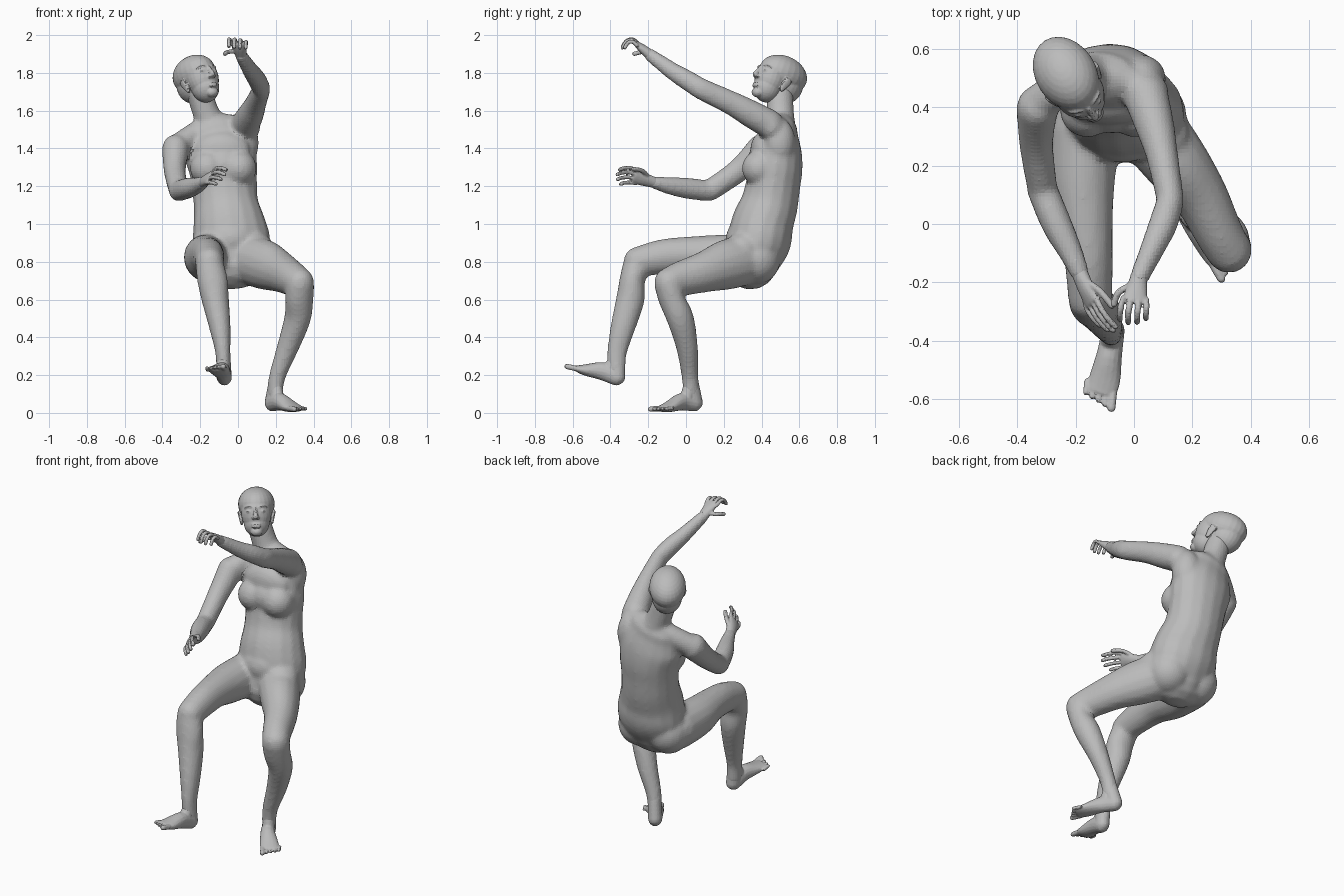
import bpy
import bmesh
from math import sin, cos, pi, radians
from mathutils import Vector, Matrix

default_cube = bpy.data.objects.get("Cube")
if default_cube:
    bpy.data.objects.remove(default_cube, do_unlink=True)

# One plain grey for the whole figure
grey = bpy.data.materials.new("plain grey")
grey.use_nodes = True
grey.diffuse_color = (0.5, 0.5, 0.5, 1)
for node in grey.node_tree.nodes:
    if node.type == "BSDF_PRINCIPLED":
        node.inputs["Base Color"].default_value = (0.5, 0.5, 0.5, 1)
        node.inputs["Roughness"].default_value = 0.8


def resample(sections, steps):
    """Smooth curve through sections of (x, y, z, half width, half depth)."""
    last = len(sections) - 1
    result = []
    for i in range(last):
        a, b = sections[max(i - 1, 0)], sections[i]
        c, d = sections[i + 1], sections[min(i + 2, last)]
        for k in range(steps):
            t = k / steps
            result.append([
                0.5 * (2 * q + (r - p) * t + (2 * p - 5 * q + 4 * r - s) * t * t
                       + (3 * q - p - 3 * r + s) * t ** 3)
                for p, q, r, s in zip(a, b, c, d)])
    result.append(list(sections[last]))
    return result


def loft(bm, sections, side, steps=4, sides=16, grow=0.0):
    """Closed tube of elliptical rings with rounded ends."""
    samples = resample(sections, steps)
    centres = [Vector(s[:3]) for s in samples]
    last = len(samples) - 1
    rings = []
    for i, s in enumerate(samples):
        along = (centres[min(i + 1, last)] - centres[max(i - 1, 0)]).normalized()
        w, d = s[3] + grow, s[4] + grow
        ring = (centres[i], along, w, d)
        cap = []
        for angle in (25, 50, 78):
            a = radians(angle)
            sign = -1 if i == 0 else 1
            cap.append((centres[i] + along * sign * min(w, d) * sin(a),
                        along, w * cos(a), d * cos(a)))
        if i == 0:
            rings += cap[::-1]
        rings.append(ring)
        if i == last:
            rings += cap
    loops = []
    for centre, along, w, d in rings:
        across = Vector(side)
        across = (across - along * across.dot(along)).normalized()
        deep = along.cross(across)
        loops.append([bm.verts.new(centre + across * w * cos(2 * pi * k / sides)
                                   + deep * d * sin(2 * pi * k / sides))
                      for k in range(sides)])
    for lower, upper in zip(loops, loops[1:]):
        for k in range(sides):
            n = (k + 1) % sides
            bm.faces.new((lower[k], lower[n], upper[n], upper[k]))
    bm.faces.new(loops[0][::-1])
    bm.faces.new(loops[-1])


def blob(bm, centre, radii):
    shape = Matrix.Translation(centre) @ Matrix.Diagonal((*radii, 1))
    bmesh.ops.create_uvsphere(bm, u_segments=24, v_segments=16, radius=1, matrix=shape)


def finish(bm, name, voxel, smoothing):
    """Fuse the overlapping volumes into one faceted skin."""
    bmesh.ops.recalc_face_normals(bm, faces=bm.faces)
    mesh = bpy.data.meshes.new(name)
    bm.to_mesh(mesh)
    bm.free()
    mesh.materials.append(grey)
    obj = bpy.data.objects.new(name, mesh)
    bpy.context.collection.objects.link(obj)
    fuse = obj.modifiers.new("fuse", "REMESH")
    fuse.mode = "VOXEL"
    fuse.voxel_size = voxel
    fuse.use_smooth_shade = False
    soften = obj.modifiers.new("soften", "SMOOTH")
    soften.factor = 0.5
    soften.iterations = smoothing


# Torso, neck and limbs
X = (1, 0, 0)
TURNED = (0.85, 0.5, 0)
body = bmesh.new()
torso = [(-.04, .345, .79, .19, .135), (-.035, .385, .9, .205, .165),
         (-.047, .405, 1, .19, .162), (-.063, .44, 1.1, .17, .15),
         (-.072, .46, 1.2, .17, .142), (-.08, .475, 1.3, .18, .14),
         (-.1, .485, 1.4, .188, .125), (-.125, .495, 1.48, .155, .095)]
shoulders = [(-.33, .41, 1.405, .065, .065), (-.23, .48, 1.475, .062, .062),
             (-.13, .51, 1.525, .062, .065), (-.03, .49, 1.515, .06, .065),
             (.05, .45, 1.515, .07, .07)]
neck = [(-.13, .505, 1.5, .08, .075), (-.17, .5, 1.59, .068, .069),
        (-.21, .495, 1.71, .066, .07)]
right_thigh = [(-.165, .32, .82, .115, .125), (-.175, .15, .825, .108, .115),
               (-.165, 0, .835, .09, .095), (-.155, -.13, .825, .08, .09),
               (-.15, -.255, .8, .073, .077)]
right_shin = [(-.15, -.26, .78, .073, .073), (-.135, -.285, .7, .078, .065),
              (-.12, -.295, .6, .07, .073), (-.095, -.335, .45, .054, .063),
              (-.08, -.365, .32, .038, .05), (-.075, -.368, .22, .038, .045)]
left_thigh = [(.06, .32, .81, .12, .13), (.145, .21, .783, .11, .13),
              (.225, .1, .747, .092, .107), (.29, -.03, .71, .08, .09),
              (.325, -.09, .69, .076, .078)]
left_shin = [(.325, -.09, .68, .076, .076), (.325, -.075, .6, .074, .065),
             (.315, -.03, .5, .067, .07), (.265, .005, .35, .056, .055),
             (.21, .02, .2, .042, .042), (.193, .03, .1, .037, .045)]
left_upper_arm = [(.04, .44, 1.53, .075, .075), (.07, .34, 1.585, .065, .07),
                  (.095, .24, 1.64, .053, .061), (.125, .08, 1.715, .044, .054)]
left_forearm = [(.125, .08, 1.715, .044, .054), (.1, 0, 1.765, .047, .05),
                (.065, -.08, 1.815, .04, .043), (.015, -.19, 1.895, .03, .032)]
right_upper_arm = [(-.33, .4, 1.4, .07, .075), (-.335, .28, 1.285, .056, .06),
                   (-.315, .13, 1.18, .05, .055)]
right_forearm = [(-.315, .12, 1.175, .05, .053), (-.265, 0, 1.19, .05, .053),
                 (-.215, -.1, 1.205, .039, .042), (-.185, -.17, 1.22, .03, .03)]
for part in (torso, neck, right_thigh, right_shin, left_upper_arm,
             left_forearm, right_upper_arm, right_forearm):
    loft(body, part, X, grow=0.003)
for part in (left_thigh, left_shin):
    loft(body, part, TURNED, grow=0.003)
loft(body, shoulders, (0, 1, 0))
# Chest
for x in (.005, -.16):
    blob(body, (x, .39, 1.295), (.094, .094, .095))
blob(body, (-.08, .39, 1.305), (.11, .08, .095))
blob(body, (-.085, .41, 1.39), (.15, .07, .1))
# Shoulder blade behind the raised arm
blob(body, (.025, .495, 1.43), (.085, .085, .13))
# Belly, hip crease and buttocks
blob(body, (-.04, .3, .92), (.14, .09, .1))
blob(body, (.09, .3, .87), (.1, .1, .085))
for x in (.055, -.04, -.14):
    blob(body, (x, .37, .812), (.125, .13, .132))
finish(body, "body", 0.0125, 8)


# Head, built upright and then turned to the left and upward
head = bmesh.new()
blob(head, (0, .035, .043), (.104, .14, .098))
blob(head, (0, .065, -.005), (.086, .1, .1))
blob(head, (0, -.03, -.005), (.086, .087, .11))
blob(head, (0, -.035, -.06), (.073, .076, .08))
blob(head, (0, -.085, -.108), (.034, .03, .026))
loft(head, [(0, -.108, .028, .009, .012), (0, -.122, .0, .011, .013),
            (0, -.134, -.022, .013, .012)], X, sides=12)
for z in (-.067, -.079):
    blob(head, (0, -.109, z), (.027, .013, .006))
for s in (-1, 1):
    blob(head, (s * .012, -.121, -.028), (.01, .012, .009))
    blob(head, (s * .036, -.099, .008), (.018, .014, .008))
    loft(head, [(s * .02, -.107, .032, .006, .007), (s * .042, -.099, .036, .006, .007),
                (s * .06, -.086, .03, .005, .006)], (0, 0, 1), sides=12)
    loft(head, [(s * .086, -.0, -.065, .012, .008), (s * .093, .01, -.035, .02, .008),
                (s * .1, .02, -.003, .022, .008)], (0, 1, 0), sides=12)
back = Vector((-.5, .78, -.37)).normalized()
left = Vector((.84, .53, .06))
left = (left - back * left.dot(back)).normalized()
turn = Matrix((left, back, left.cross(back))).transposed().to_4x4()
head.transform(Matrix.Translation((-.205, .475, 1.765)) @ turn)
finish(head, "head", 0.0055, 2)


def row(points, radius):
    return [(*p, radius, radius) for p in points]


# Hands: palm, four curled fingers and a thumb
def hand(name, wrist, knuckles, to_index, curl):
    bm = bmesh.new()
    wrist, knuckles = Vector(wrist), Vector(knuckles)
    across, curl = Vector(to_index).normalized(), Vector(curl).normalized()
    ahead = (knuckles - wrist).normalized()
    middle = wrist.lerp(knuckles, 0.6)
    loft(bm, [(*wrist, .03, .028), (*middle, .038, .023), (*knuckles, .042, .015)], across)
    for i, scale in enumerate((.95, 1.05, 1, .8)):
        offset = across * (.039 - .026 * i)
        base = knuckles + offset - ahead * .005
        first = base + (ahead + offset * 4) * .04 * scale
        second = first + (ahead * .75 + curl) * .028 * scale
        tip = second + curl * .034 * scale
        loft(bm, row((base, first, second, tip), .0105), across, steps=3, sides=10)
    root = wrist.lerp(knuckles, 0.3) + across * .02
    joint = root + across * .042 + ahead * .022 + curl * .025
    tip = joint + ahead * .03 + across * .012 + curl * .035
    loft(bm, row((root, joint, tip), .012), ahead.cross(across), steps=3, sides=10)
    finish(bm, name, 0.005, 2)


hand("left_hand", (.015, -.19, 1.895), (.003, -.26, 1.953), (-1, .1, .1), (0, -.5, -.85))
hand("right_hand", (-.185, -.17, 1.22), (-.145, -.268, 1.25), (.5, .1, .85), (.65, -.65, -.25))


# Feet: ankle, heel to ball, then five toes starting from the big toe
def foot(name, ankle, sections, to_big_toe, ahead):
    bm = bmesh.new()
    across, ahead = Vector(to_big_toe).normalized(), Vector(ahead).normalized()
    loft(bm, sections, across)
    heel, instep = Vector(sections[0][:3]), Vector(sections[1][:3])
    loft(bm, [(*ankle, .037, .042), (*heel, .04, .046)], across)
    loft(bm, [(*ankle, .03, .035), (*heel.lerp(instep, 0.7), .038, .04)], across)
    front = Vector(sections[-1][:3])
    for i in range(5):
        radius = .015 if i == 0 else .0105
        base = front + across * (.04 - (.023 * i if i else 0)) - ahead * .007 * i
        tip = base + ahead * (.052 - .003 * i)
        loft(bm, row((base, base.lerp(tip, 0.5), tip), radius), across, steps=3, sides=10)
    finish(bm, name, 0.005, 3)


foot("right_foot", (-.078, -.367, .29),
     [(-.072, -.367, .188, .04, .044), (-.083, -.44, .22, .043, .048),
      (-.1, -.53, .227, .054, .031), (-.112, -.573, .234, .052, .018)],
     (1, -.15, 0), (-.1, -.97, .22))
foot("left_foot", (.2, .026, .16),
     [(.182, .045, .052, .04, .045), (.22, -.02, .06, .042, .047),
      (.275, -.085, .034, .053, .03), (.307, -.122, .023, .052, .018)],
     (-.85, -.5, 0), (.5, -.85, -.06))
